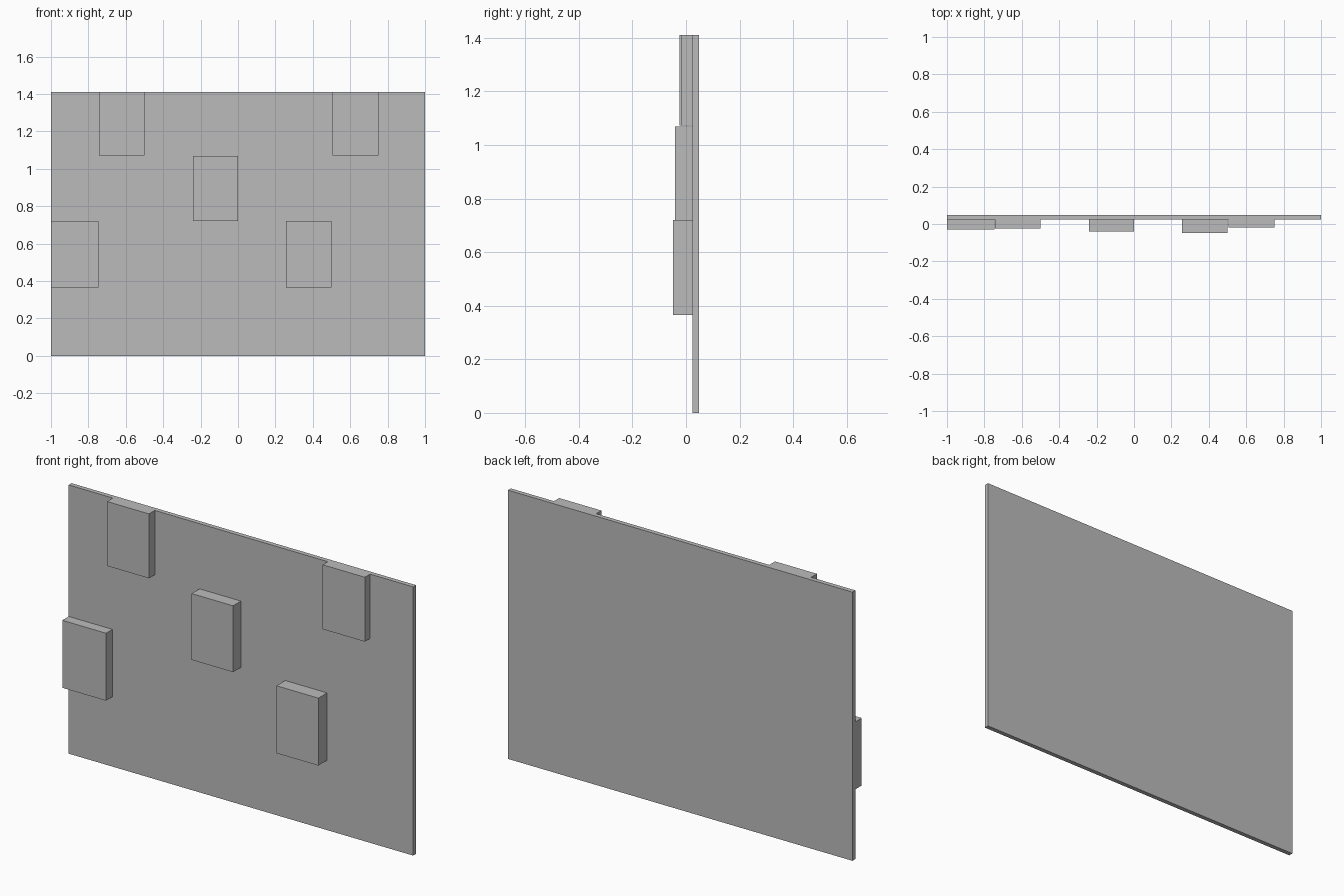
import bpy
import bmesh

cube = bpy.data.objects.get("Cube")
if cube:
    bpy.data.objects.remove(cube, do_unlink=True)

# Single flat grey for the whole model
grey = bpy.data.materials.new("grey")
grey.use_nodes = True
colour = (0.5, 0.5, 0.5, 1)
grey.diffuse_color = colour
grey.node_tree.nodes["Principled BSDF"].inputs["Base Color"].default_value = colour


def box(name, x, y, z):
    """Box spanning the (low, high) range given on each axis."""
    bm = bmesh.new()
    bmesh.ops.create_cube(bm, size=1)
    for v in bm.verts:
        v.co = [r[0] if c < 0 else r[1] for c, r in zip(v.co, (x, y, z))]
    mesh = bpy.data.meshes.new(name)
    bm.to_mesh(mesh)
    bm.free()
    mesh.materials.append(grey)
    obj = bpy.data.objects.new(name, mesh)
    bpy.context.collection.objects.link(obj)


# Thin upright wall panel
TOP = 1.41
WALL = 0.024
box("wall_panel", (-1, 1), (WALL, 0.048), (0, TOP))

# Raised blocks in three rows, each standing out by its own depth
upper, middle, lower = (1.072, TOP), (0.72, 1.068), (0.366, 0.72)
blocks = {
    "upper_right_block": ((-0.743, -0.5), -0.024, upper),
    "upper_left_block": ((0.505, 0.75), -0.019, upper),
    "centre_block": ((-0.24, 0), -0.041, middle),
    "lower_right_block": ((-1, -0.746), -0.029, lower),
    "lower_left_block": ((0.257, 0.5), -0.048, lower),
}
for name, (x, front, z) in blocks.items():
    box(name, x, (front, WALL), z)
